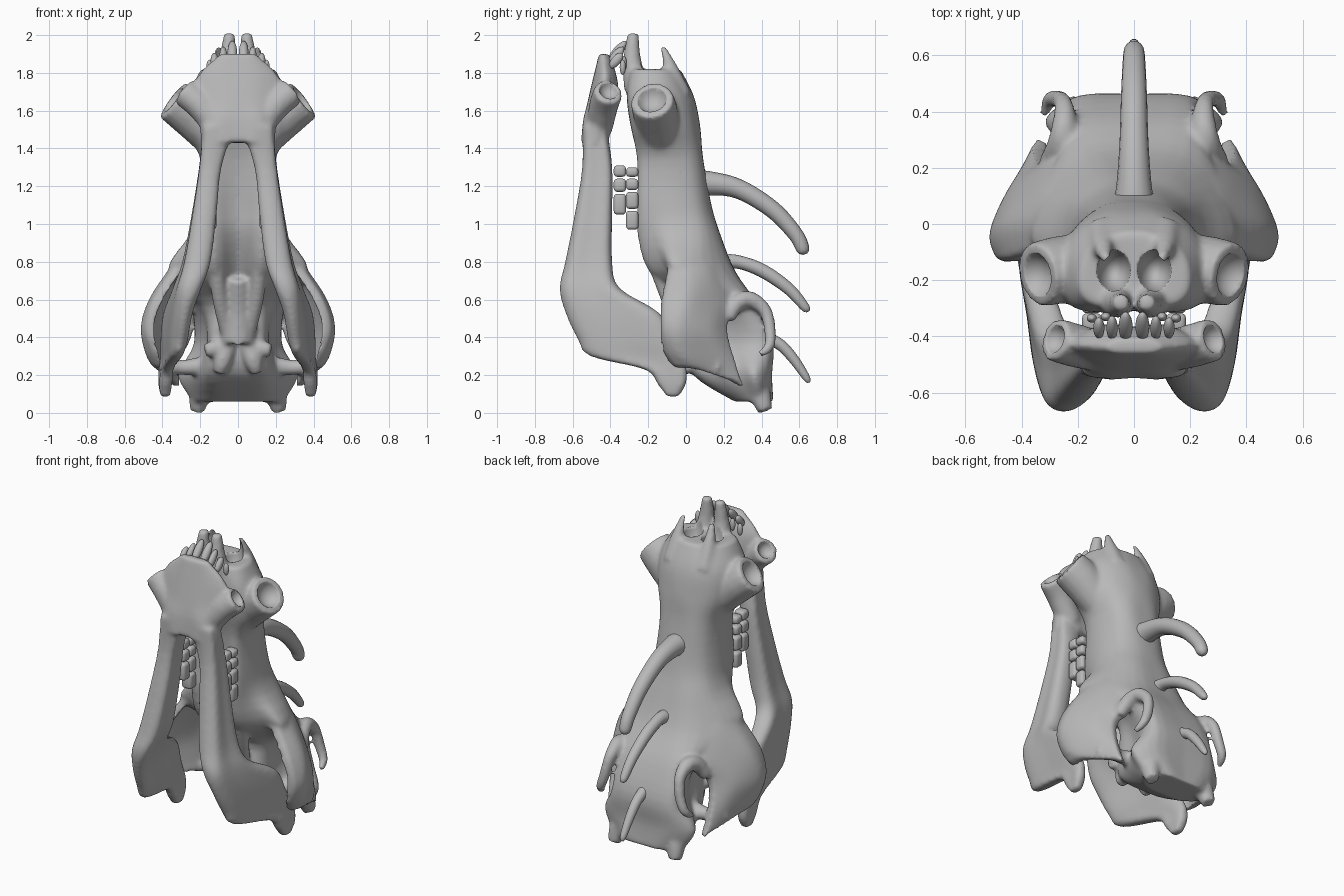
import bpy, bmesh, math
from mathutils import Vector, Matrix

bone = bpy.data.materials.new("bone_grey")
bone.diffuse_color = (0.48, 0.48, 0.48, 1)


def spline(pts, n, closed=False):
    """Catmull-Rom curve through points of any dimension."""
    pts = [Vector(p) for p in pts]
    m, out = len(pts), []
    for i in range(m if closed else m - 1):
        if closed:
            a, b, c, d = (pts[(i + k) % m] for k in (-1, 0, 1, 2))
        else:
            a, b, c, d = (pts[min(max(i + k, 0), m - 1)] for k in (-1, 0, 1, 2))
        for j in range(n):
            t = j / n
            out.append(0.5 * (2 * b + (c - a) * t + (2 * a - 5 * b + 4 * c - d) * t * t
                              + (3 * b - a - 3 * c + d) * t ** 3))
    if not closed:
        out.append(pts[-1])
    return out


def skin(bm, rings):
    """Closed skin over rings of equal length."""
    vs = [[bm.verts.new(p) for p in r] for r in rings]
    n = len(vs[0])
    for r, q in zip(vs, vs[1:]):
        for i in range(n):
            bm.faces.new((r[i], r[(i + 1) % n], q[(i + 1) % n], q[i]))
    bm.faces.new(vs[0][::-1])
    bm.faces.new(vs[-1])


def loft(bm, rings, n=4):
    """Smooth loft through coarse control rings."""
    columns = [spline(c, n) for c in zip(*rings)]
    skin(bm, [spline(r, 3, True) for r in zip(*columns)])


def sym(z, half):
    """Symmetric ring from a half-section running front to back."""
    return [(x, y, z) for x, y in half] + [(-x, y, z) for x, y in half[-2:0:-1]]


def tube(bm, path, s=1, sides=16):
    """Round sweep along (x, y, z, radius) points."""
    pts = [Vector((p[0] * s, p[1], p[2], p[3])) for p in spline(path, 6)]
    rings = []
    for i, p in enumerate(pts):
        d = (pts[min(i + 1, len(pts) - 1)] - pts[max(i - 1, 0)]).to_3d()
        q = d.to_track_quat('Z', 'X')
        rings.append([p.to_3d() + q @ Vector((math.cos(a) * p[3], math.sin(a) * p[3], 0))
                      for a in (2 * math.pi * k / sides for k in range(sides))])
    skin(bm, rings)


def blob(bm, loc, size, tilt=0.0):
    m = Matrix.Translation(loc) @ Matrix.Rotation(tilt, 4, 'X') @ Matrix.Diagonal((*size, 1))
    bmesh.ops.create_uvsphere(bm, u_segments=20, v_segments=12, radius=1, matrix=m)


def make(name, bm, cutter=None, voxel=None):
    bmesh.ops.recalc_face_normals(bm, faces=bm.faces)
    me = bpy.data.meshes.new(name)
    bm.to_mesh(me)
    bm.free()
    for p in me.polygons:
        p.use_smooth = True
    me.materials.append(bone)
    ob = bpy.data.objects.new(name, me)
    bpy.context.collection.objects.link(ob)
    if voxel:
        r = ob.modifiers.new("fuse", 'REMESH')
        r.mode, r.voxel_size, r.use_smooth_shade = 'VOXEL', voxel, True
        s = ob.modifiers.new("soften", 'SMOOTH')
        s.factor, s.iterations = 0.5, 8
    if cutter:
        b = ob.modifiers.new("hollow", 'BOOLEAN')
        b.operation, b.solver, b.object = 'DIFFERENCE', 'EXACT', cutter
        s = ob.modifiers.new("soften_rims", 'SMOOTH')
        s.factor, s.iterations = 0.5, 2
    return ob


# cutters: nostrils, tusk sockets, small side openings
bm = bmesh.new()
for s in (1, -1):
    blob(bm, (s * .072, -.165, 1.84), (.062, .075, .13))
    blob(bm, (s * .365, -.185, 1.675), (.082, .085, .085))
    blob(bm, (s * .215, -.02, 1.27), (.03, .018, .03))
skull_cutter = make("skull_cutter", bm)
bm = bmesh.new()
for s in (1, -1):
    blob(bm, (s * .295, -.405, 1.715), (.055, .055, .055))
jaw_cutter = make("jaw_cutter", bm)
skull_cutter.hide_render = jaw_cutter.hide_render = True

# skull: snout flowing into the braincase
bm = bmesh.new()
snout = [
    (1.82, [(0, -.30), (.13, -.29), (.19, -.24), (.19, -.15), (.15, -.08), (.07, -.04), (0, -.03)]),
    (1.68, [(0, -.31), (.18, -.31), (.25, -.25), (.26, -.13), (.2, -.03), (.1, .03), (0, .04)]),
    (1.52, [(0, -.29), (.18, -.29), (.27, -.24), (.28, -.14), (.2, 0), (.1, .06), (0, .075)]),
    (1.35, [(0, -.24), (.14, -.26), (.19, -.2), (.2, -.1), (.17, .02), (.1, .08), (0, .09)]),
    (1.1, [(0, -.21), (.14, -.26), (.19, -.2), (.21, -.06), (.18, .06), (.1, .12), (0, .135)])]
brain = [
    (.95, [(0, -.19), (.13, -.26), (.2, -.18), (.25, -.07), (.23, .08), (.13, .165), (0, .18)]),
    (.75, [(0, -.1), (.12, -.2), (.25, -.1), (.37, -.06), (.33, .1), (.18, .24), (0, .26)]),
    (.57, [(0, 0), (.1, 0), (.17, .05), (.21, .14), (.25, .27), (.2, .37), (0, .38)]),
    (.37, [(0, 0), (.12, 0), (.16, .08), (.17, .2), (.23, .36), (.2, .45), (0, .46)]),
    (.2, [(0, .04), (.14, .05), (.2, .15), (.26, .28), (.32, .37), (.2, .45), (0, .45)]),
    (.06, [(0, .26), (.1, .26), (.17, .29), (.23, .35), (.23, .41), (.1, .46), (0, .46)])]
loft(bm, [sym(z, h) for z, h in snout + brain])

# cheek arch sheet, rows from top to bottom, each front to back
arch = [[(.19, -.09, .98), (.21, 0, .98), (.2, .06, .98), (.15, .12, .98)],
        [(.34, -.09, .77), (.36, .01, .77), (.31, .12, .77), (.2, .21, .77)],
        [(.45, -.12, .6), (.47, 0, .6), (.38, .14, .6), (.27, .25, .6)],
        [(.49, -.125, .45), (.515, -.03, .45), (.44, .13, .45), (.34, .22, .45)],
        [(.46, -.11, .33), (.49, -.02, .31), (.43, .15, .32), (.36, .26, .28)],
        [(.45, -.05, .25), (.45, .04, .24), (.41, .16, .22), (.35, .31, .14)]]
for s in (1, -1):
    cols = [spline(c, 4) for c in zip(*arch)]
    rows = [spline(r, 4) for r in zip(*cols)]
    ring_rows = []
    for r in rows:
        inner = [p + Vector((-.05, -.015, -.012)) for p in r]
        ring_rows.append([Vector((p.x * s, p.y, p.z)) for p in r + inner[::-1]])
    skin(bm, ring_rows)
    # arch root, eye socket hook, tusk socket tube
    tube(bm, [(.18, .2, .25, .05), (.3, .2, .24, .04), (.41, .15, .25, .03)], s)
    tube(bm, [(.3, .22, .5, .04), (.27, .27, .58, .045), (.25, .34, .6, .045), (.25, .42, .54, .035),
              (.27, .445, .43, .032), (.3, .44, .35, .028), (.32, .39, .31, .018)], s)
    tube(bm, [(.1, -.13, 1.42, .1), (.25, -.16, 1.58, .12), (.345, -.18, 1.655, .115)], s)
    # snout tip points, nasal points, palate wings, skull base bumps
    tube(bm, [(.07, -.26, 1.72, .07), (.055, -.285, 1.86, .05), (.045, -.28, 2.01, .03)], s)
    tube(bm, [(.11, -.03, 1.68, .06), (.11, -.08, 1.82, .04), (.1, -.125, 1.94, .016)], s)
    tube(bm, [(.12, -.18, .85, .045), (.1, -.1, .62, .04), (.06, -.02, .42, .035)], s)
    tube(bm, [(.05, .04, .36, .06), (.13, .0, .34, .045), (.175, -.01, .33, .035)], s)
    tube(bm, [(.05, .03, .4, .06), (.08, 0, .28, .05), (.1, .01, .21, .03)], s)
    tube(bm, [(.15, .35, .2, .08), (.2, .39, .1, .06), (.215, .42, .01, .04)], s)
tube(bm, [(0, -.1, .72, .06), (0, -.03, .55, .08), (0, .01, .38, .1)])
make("skull", bm, skull_cutter, .012)

# lower jaw: front block, tusk tubes and two side plates
bm = bmesh.new()
chin = [(1.9, [(0, -.46), (.06, -.46), (.1, -.44), (.06, -.41), (0, -.41)]),
        (1.78, [(0, -.49), (.12, -.48), (.22, -.43), (.12, -.37), (0, -.37)]),
        (1.65, [(0, -.52), (.12, -.51), (.24, -.45), (.12, -.36), (0, -.37)]),
        (1.55, [(0, -.54), (.12, -.54), (.21, -.47), (.12, -.4), (0, -.4)]),
        (1.43, [(0, -.55), (.12, -.55), (.2, -.48), (.12, -.41), (0, -.42)])]
loft(bm, [sym(z, h) for z, h in chin])
# side plate rows: z, front y, front x, back y, back x, half thickness
plate = [(1.52, -.55, .1, -.42, .1, .08), (1.3, -.55, .145, -.39, .15, .055),
         (1.05, -.59, .175, -.39, .185, .06), (.8, -.64, .21, -.39, .23, .065),
         (.66, -.67, .25, -.35, .29, .06), (.53, -.64, .28, -.14, .355, .05),
         (.39, -.575, .3, -.07, .375, .045), (.3, -.51, .32, -.02, .385, .035),
         (.23, -.22, .37, .005, .39, .032), (.15, -.15, .38, 0, .39, .032),
         (.085, -.1, .385, -.04, .385, .025)]
for s in (1, -1):
    rings = []
    for z, yf, xf, yb, xb, t in plate:
        ring = []
        for u, v in ((0, 0), (.12, 1), (.5, 1), (.88, 1), (1, 0), (.88, -1), (.5, -1), (.12, -1)):
            ring.append((s * (xf + (xb - xf) * u + v * t), yf + (yb - yf) * u, z))
        rings.append(ring)
    loft(bm, rings)
    tube(bm, [(.1, -.46, 1.5, .07), (.2, -.435, 1.63, .078), (.285, -.41, 1.7, .078)], s)
make("lower_jaw", bm, jaw_cutter, .012)

# cheek teeth: y centre, then (z bottom, z top) of each tooth
bm = bmesh.new()
for y, spans in ((-.285, ((.97, 1.07), (1.08, 1.17), (1.18, 1.24), (1.25, 1.3))),
                 (-.35, ((1.05, 1.16), (1.17, 1.24), (1.25, 1.31)))):
    for lo, hi in spans:
        for s in (1, -1):
            m = Matrix.Translation((s * .15, y, (lo + hi) / 2)) @ Matrix.Diagonal((.07, .065, hi - lo, 1))
            bmesh.ops.create_cube(bm, size=1, matrix=m)
teeth = make("cheek_teeth", bm)
bev = teeth.modifiers.new("round", 'BEVEL')
bev.width, bev.segments = .018, 3

# front teeth
bm = bmesh.new()
for s in (1, -1):
    for x, y, z, w, h in ((.03, -.365, 1.91, .025, .075), (.078, -.37, 1.89, .02, .06),
                          (.125, -.37, 1.865, .02, .05)):
        blob(bm, (s * x, y, z), (w, .025, h), -.7)
    blob(bm, (s * .15, -.335, 1.83), (.018, .016, .04))
    blob(bm, (s * .1, -.33, 1.85), (.018, .016, .04))
make("front_teeth", bm)

# three horns along the midline
for name, path in (
        ("upper_horn", [(0, .04, 1.2, .085), (0, .12, 1.215, .065), (0, .28, 1.185, .052),
                        (0, .46, 1.075, .046), (0, .58, .945, .04), (0, .62, .865, .034), (0, .63, .84, .012)]),
        ("middle_horn", [(0, .2, .79, .05), (0, .27, .8, .036), (0, .4, .755, .036),
                         (0, .54, .66, .032), (0, .63, .56, .024), (0, .645, .535, .008)]),
        ("lower_horn", [(0, .42, .4, .035), (0, .5, .36, .03), (0, .57, .285, .027),
                        (0, .635, .19, .02), (0, .65, .16, .008)])):
    bm = bmesh.new()
    tube(bm, path)
    make(name, bm)
